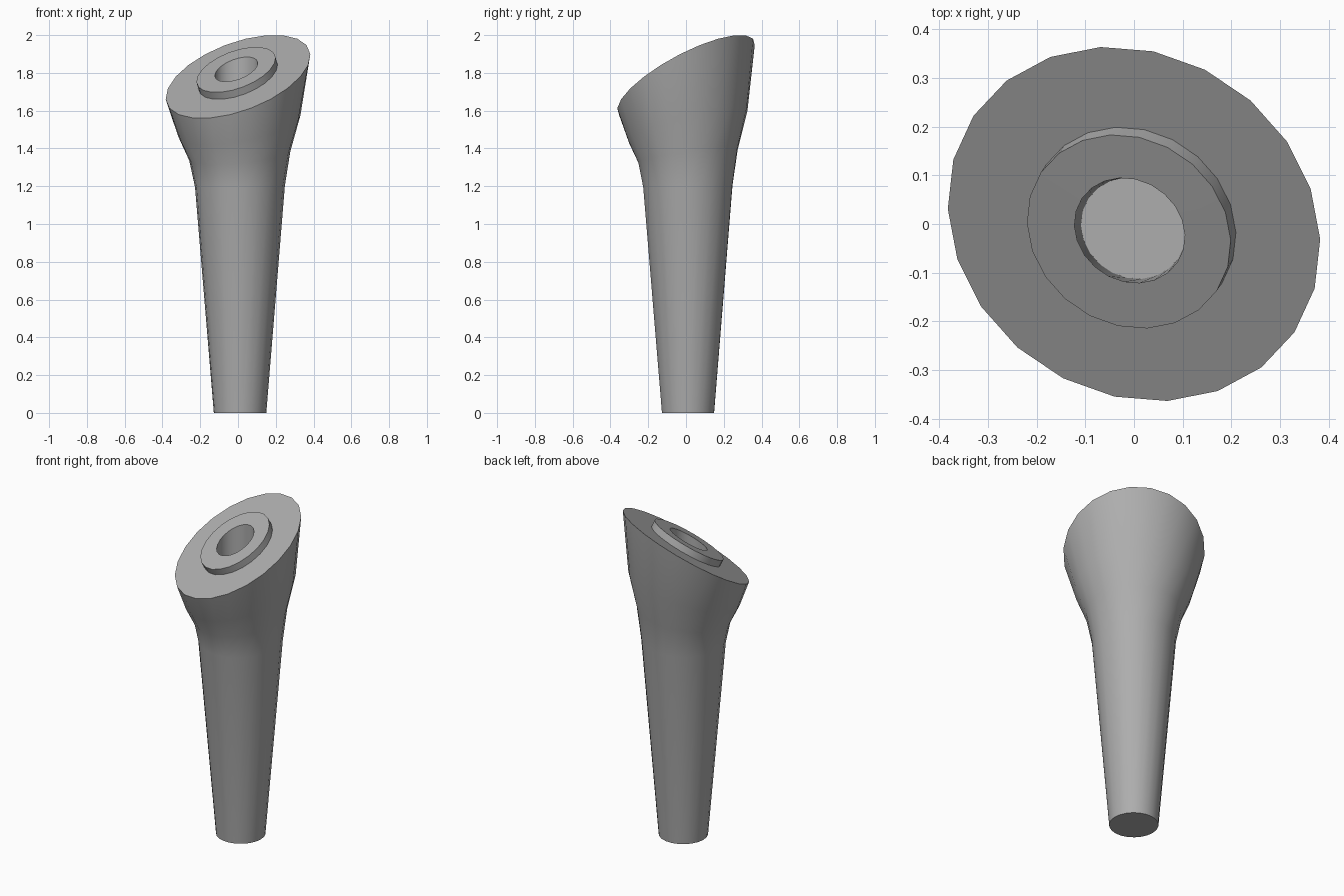
import bpy, bmesh, math
from mathutils import Vector

if "Cube" in bpy.data.objects:
    bpy.data.objects.remove(bpy.data.objects["Cube"])

SIDES = 22
# horizontal axes of the slanted cut: U stays level, V climbs uphill
U = Vector((0.83, -0.56, 0)).normalized()
V = Vector((0.56, 0.83, 0)).normalized()
SLOPE = 0.634

grey = bpy.data.materials.new("mid_grey")
grey.diffuse_color = (0.42, 0.42, 0.42, 1)
grey.use_nodes = True
grey.node_tree.nodes["Principled BSDF"].inputs["Base Color"].default_value = grey.diffuse_color


def ring(bm, u0, v0, z, ru, rv, slope):
    """Ring of vertices on a plane rising along V."""
    out = []
    for i in range(SIDES):
        a = 2 * math.pi * i / SIDES
        v = rv * math.sin(a)
        p = U * (u0 + ru * math.cos(a)) + V * (v0 + v)
        out.append(bm.verts.new((p.x, p.y, z + slope * v)))
    return out


def build(name, rings, cap_first, cap_last):
    bm = bmesh.new()
    loops = [ring(bm, *r) for r in rings]
    for a, b in zip(loops, loops[1:]):
        for i in range(SIDES):
            j = (i + 1) % SIDES
            bm.faces.new((a[i], a[j], b[j], b[i]))
    if cap_first:
        bm.faces.new(loops[0][::-1])
    if cap_last:
        bm.faces.new(loops[-1])
    me = bpy.data.meshes.new(name)
    bm.to_mesh(me)
    bm.free()
    me.materials.append(grey)
    ob = bpy.data.objects.new(name, me)
    bpy.context.collection.objects.link(ob)
    bpy.context.view_layer.objects.active = ob
    ob.select_set(True)
    bpy.ops.object.shade_smooth_by_angle(angle=math.radians(35))
    ob.select_set(False)
    return ob


# tapered stem flaring into the slanted head, up to the collar's foot
build("stem", [
    (0.003, 0.015, 0.00, 0.139, 0.139, 0.0),
    (0.003, 0.014, 1.20, 0.238, 0.238, 0.03),
    (0.002, 0.014, 1.36, 0.270, 0.262, 0.17),
    (0.000, 0.012, 1.52, 0.330, 0.310, 0.33),
    (0.000, 0.000, 1.78, 0.398, 0.348, SLOPE),
    (0.000, 0.000, 1.78, 0.218, 0.190, SLOPE),
], True, False)

# raised collar with a vertical bore and level floor
build("collar", [
    (0.000, 0.000, 1.78, 0.218, 0.190, SLOPE),
    (0.000, -0.019, 1.817, 0.218, 0.190, SLOPE),
    (0.000, -0.016, 1.819, 0.118, 0.103, SLOPE),
    (0.004, -0.008, 0.03, 0.111, 0.101, 0.0),
], False, True)
